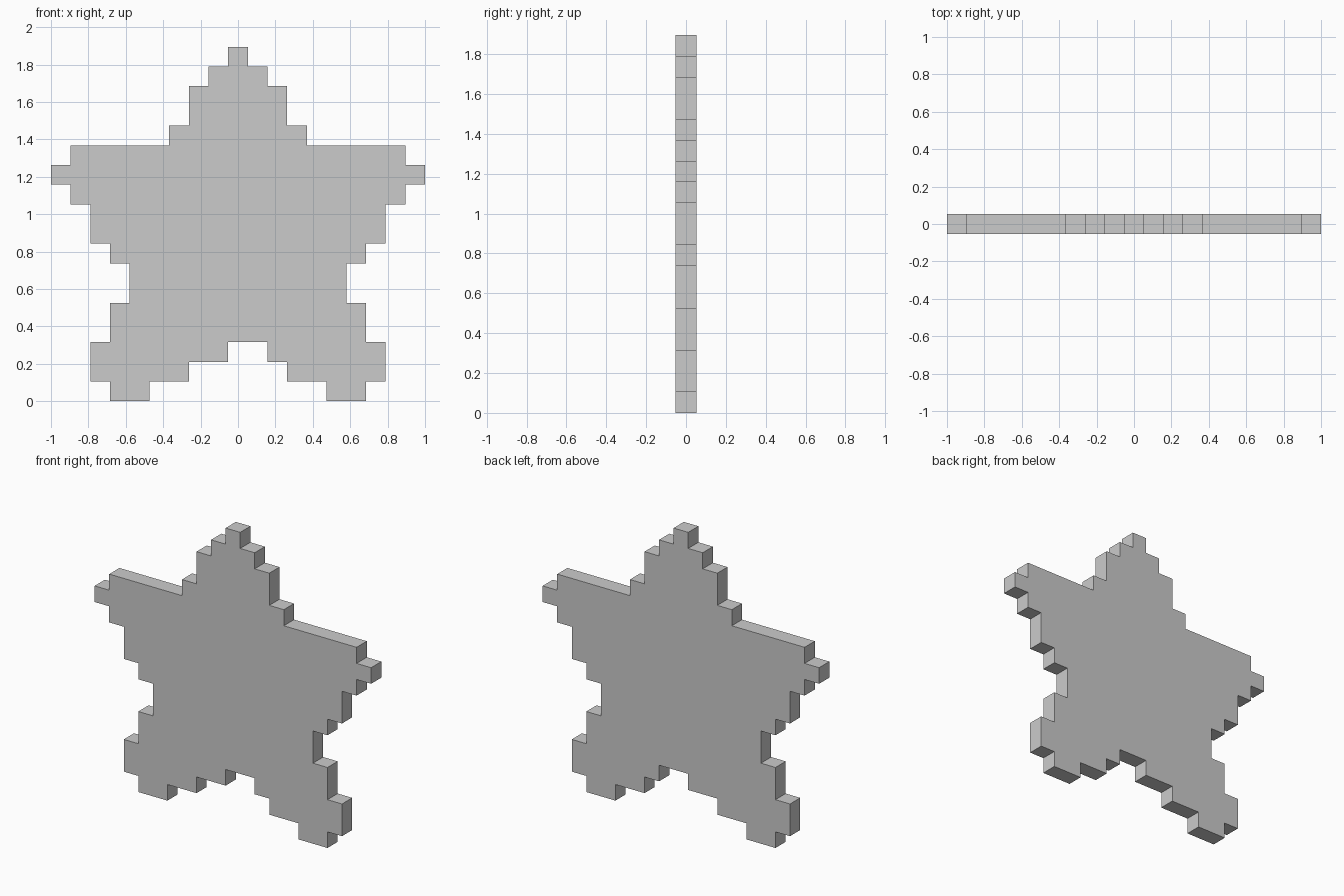
import bpy, bmesh

if "Cube" in bpy.data.objects:
    bpy.data.objects.remove(bpy.data.objects["Cube"])

U = 2 / 19  # size of one pixel step

# Half-width and top height (in pixels) of each step, from the feet to the tip
steps = [(6.5, 0, 1), (7.5, 1, 3), (6.5, 3, 5), (5.5, 5, 7), (6.5, 7, 8),
         (7.5, 8, 10), (8.5, 10, 11), (9.5, 11, 12), (8.5, 12, 13),
         (3.5, 13, 14), (2.5, 14, 16), (1.5, 16, 17), (0.5, 17, 18)]
right = [(w, z) for w, low, high in steps for z in (low, high)]
left = [(-w, z) for w, z in reversed(right)]

# Slightly off-centre stepped notch between the feet
notch = [(-4.5, 0), (-4.5, 1), (-2.5, 1), (-2.5, 2), (-0.5, 2), (-0.5, 3),
         (1.5, 3), (1.5, 2), (2.5, 2), (2.5, 1), (4.5, 1), (4.5, 0)]

# Star plate: outline face extruded one pixel deep
bm = bmesh.new()
face = bm.faces.new([bm.verts.new((x * U, -U / 2, z * U))
                     for x, z in right + left + notch])
extruded = bmesh.ops.extrude_face_region(bm, geom=[face], use_keep_orig=True)
back = [v for v in extruded["geom"] if isinstance(v, bmesh.types.BMVert)]
bmesh.ops.translate(bm, vec=(0, U, 0), verts=back)
bmesh.ops.recalc_face_normals(bm, faces=bm.faces)

mesh = bpy.data.meshes.new("pixel_star")
bm.to_mesh(mesh)
bm.free()
star = bpy.data.objects.new("pixel_star", mesh)
bpy.context.collection.objects.link(star)
